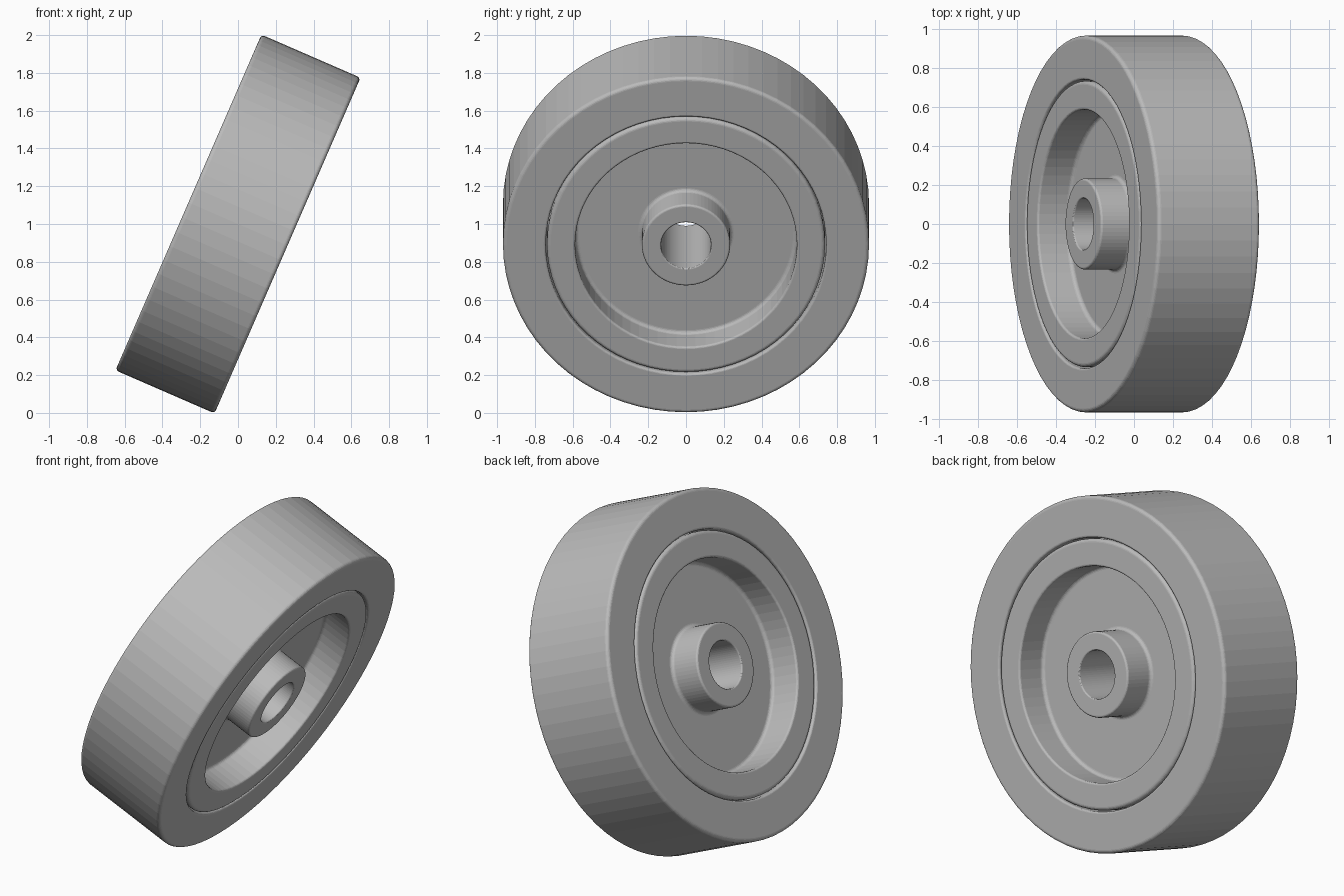
import bpy, bmesh, math
from mathutils import Vector, Matrix

cube = bpy.data.objects.get("Cube")
if cube:
    bpy.data.objects.remove(cube, do_unlink=True)

SEGMENTS = 72
HALF_WIDTH = 0.286
WEB = 0.105                     # half thickness of the recessed disc
TILT = math.radians(23.5)

grey = bpy.data.materials.new("plain_grey")
grey.use_nodes = True
colour = (0.5, 0.5, 0.5, 1)
grey.diffuse_color = colour
grey.node_tree.nodes["Principled BSDF"].inputs["Base Color"].default_value = colour


def rounded(corners, steps=5):
    """Replace each (radius, offset, fillet) corner by an arc."""
    points = []
    for i, (r, s, fillet) in enumerate(corners):
        p = Vector((r, s))
        if fillet == 0:
            points.append(p)
            continue
        a = (Vector(corners[i - 1][:2]) - p).normalized()
        b = (Vector(corners[(i + 1) % len(corners)][:2]) - p).normalized()
        # all corners are right angles
        centre = p + (a + b) * fillet
        for k in range(steps + 1):
            t = math.pi / 2 * k / steps
            points.append(centre - b * fillet * math.cos(t) - a * fillet * math.sin(t))
    return points


def turned_part(name, half_profile):
    """Mirror a half profile across the middle plane and turn it about the axle."""
    corners = half_profile + [(r, -s, f) for r, s, f in reversed(half_profile)]
    profile = rounded(corners)
    bm = bmesh.new()
    rings = []
    for k in range(SEGMENTS):
        t = math.tau * k / SEGMENTS
        rings.append([bm.verts.new((p.y, p.x * math.sin(t), p.x * math.cos(t)))
                      for p in profile])
    n = len(profile)
    for k in range(SEGMENTS):
        here, there = rings[k], rings[(k + 1) % SEGMENTS]
        for i in range(n):
            j = (i + 1) % n
            bm.faces.new((here[i], here[j], there[j], there[i]))
    bmesh.ops.recalc_face_normals(bm, faces=bm.faces)
    mesh = bpy.data.meshes.new(name)
    bm.to_mesh(mesh)
    bm.free()
    mesh.materials.append(grey)
    obj = bpy.data.objects.new(name, mesh)
    bpy.context.collection.objects.link(obj)
    obj.matrix_world = Matrix.Translation((0, 0, 1)) @ Matrix.Rotation(TILT, 4, 'Y')
    return obj


# Outer tyre band
turned_part("tyre", [
    (0.742, HALF_WIDTH, 0.012),
    (0.969, HALF_WIDTH, 0.02),
])

# Rim, recessed disc and bored hub in one turned piece
turned_part("wheel_core", [
    (0.132, HALF_WIDTH, 0.008),
    (0.234, HALF_WIDTH, 0.012),
    (0.234, WEB, 0.02),
    (0.587, WEB, 0.02),
    (0.587, HALF_WIDTH, 0.012),
    (0.736, HALF_WIDTH, 0.02),
])
